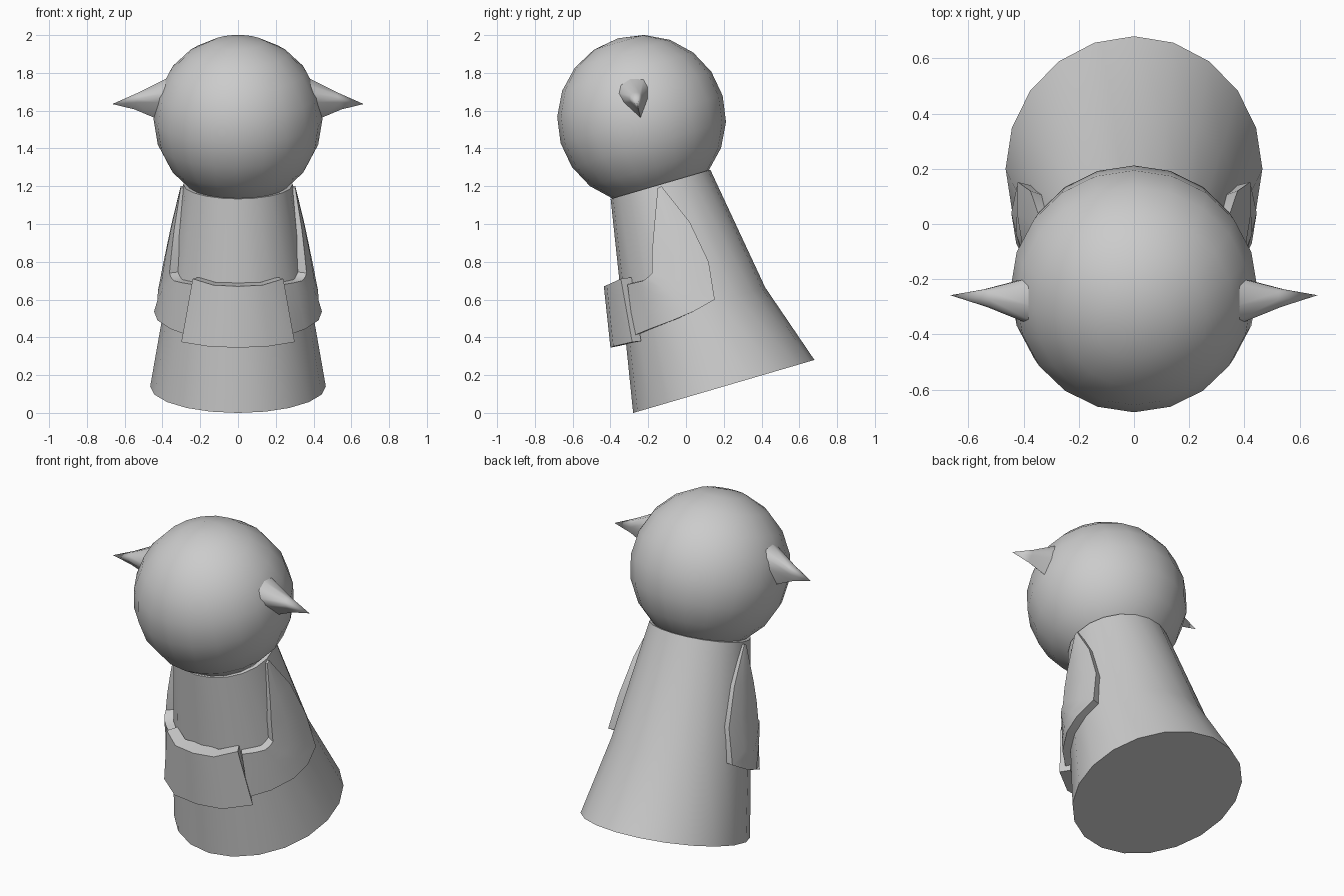
import bpy, bmesh
from math import sin, cos, pi, radians, sqrt
from mathutils import Vector, Matrix

if "Cube" in bpy.data.objects:
    bpy.data.objects.remove(bpy.data.objects["Cube"])

TILT = radians(16.3)
C, S = cos(TILT), sin(TILT)


def make(name, verts, faces, angle=35, mirror=False):
    me = bpy.data.meshes.new(name)
    me.from_pydata([tuple(v) for v in verts], [], faces)
    bm = bmesh.new()
    bm.from_mesh(me)
    bmesh.ops.recalc_face_normals(bm, faces=bm.faces)
    bm.to_mesh(me)
    bm.free()
    ob = bpy.data.objects.new(name, me)
    bpy.context.collection.objects.link(ob)
    bpy.ops.object.select_all(action='DESELECT')
    ob.select_set(True)
    bpy.context.view_layer.objects.active = ob
    bpy.ops.object.shade_smooth_by_angle(angle=radians(angle))
    if mirror:
        ob.modifiers.new("mirror", 'MIRROR').use_mirror_merge = False
    return ob


def local(y, z):
    return y * C + z * S, -y * S + z * C


def world(x, u, v):
    return Vector((x, u * C - v * S, u * S + v * C))


# Robe: three tilted elliptical rings (centre y, centre z, depth radius, width radius)
RINGS = [(*local(y, z), ru, rx) for y, z, ru, rx in
         [(0.2, 0.14, 0.5, 0.465), (0.047, 0.555, 0.388, 0.392), (-0.135, 1.21, 0.275, 0.29)]]
N = 20
verts, faces = [], []
for cu, v, ru, rx in RINGS:
    verts += [world(rx * sin(2 * pi * i / N), cu + ru * cos(2 * pi * i / N), v) for i in range(N)]
for r in range(2):
    for i in range(N):
        j = (i + 1) % N
        faces.append((r * N + i, r * N + j, r * N + N + j, r * N + N + i))
faces += [tuple(range(N)), tuple(range(2 * N, 3 * N))]
make("robe", verts, faces)

# Head: tilted sphere
HEAD = Vector((0, -0.235, 1.554))
bm = bmesh.new()
bmesh.ops.create_uvsphere(bm, u_segments=20, v_segments=10, radius=0.447,
                          matrix=Matrix.Translation(HEAD) @ Matrix.Rotation(TILT, 4, 'X')
                          @ Matrix.Rotation(pi / 2, 4, 'Z'))
hv = [v.co.copy() for v in bm.verts]
hf = [tuple(v.index for v in f.verts) for f in bm.faces]
bm.free()
make("head", hv, hf)

# Ears: concave cones standing on the head surface
tip = Vector((0.665, -0.258, 1.635))
base = []
for y, z in [(-0.355, 1.69), (-0.345, 1.735), (-0.295, 1.773), (-0.225, 1.765),
             (-0.202, 1.725), (-0.205, 1.66), (-0.24, 1.56), (-0.33, 1.645)]:
    x = sqrt(0.437 ** 2 - (y - HEAD.y) ** 2 - (z - HEAD.z) ** 2)
    base.append(Vector((x, y, z)))
k = len(base)
core = sum(base, Vector()) / k
mid = [core.lerp(tip, 0.5) + (b - core) * 0.43 for b in base]
ef = [tuple(range(k))]
for i in range(k):
    j = (i + 1) % k
    ef += [(i, j, k + j, k + i), (k + i, k + j, 2 * k)]
make("ear", base + mid + [tip], ef, 65, True)


def on_robe(y, z, d, thick):
    """Point at side position (y, z) lying d outside the robe, and its inner partner."""
    u, v = local(y, z)
    a, b = (RINGS[0], RINGS[1]) if v < RINGS[1][1] else (RINGS[1], RINGS[2])
    t = (v - a[1]) / (b[1] - a[1])
    cu, ru, rx = (a[n] + (b[n] - a[n]) * t for n in (0, 2, 3))
    s = (u - cu) / (ru + d)
    x = (rx + d) * sqrt(max(0.02, 1 - s * s))
    f = 1 - thick / ru
    return world(x, u, v), world(x * f, cu + (u - cu) * f, v)


def slab(name, outer, inner, cols, angle=30, mirror=False):
    """Closed thick panel from two matching vertex grids."""
    n, rows = len(outer), len(outer) // cols
    fs = []
    for r in range(rows - 1):
        for c in range(cols - 1):
            q = (r * cols + c, r * cols + c + 1, (r + 1) * cols + c + 1, (r + 1) * cols + c)
            fs += [q, tuple(i + n for i in reversed(q))]
    rim = (list(range(cols)) + [r * cols + cols - 1 for r in range(1, rows)]
           + list(range(n - 2, n - cols - 1, -1)) + [r * cols for r in range(rows - 2, 0, -1)])
    for i, a in enumerate(rim):
        b = rim[(i + 1) % len(rim)]
        fs.append((a, b, b + n, a + n))
    return make(name, outer + inner, fs, angle, mirror)


# Sleeves: back/lower edge, front/upper edge and stand-off from the robe
SLEEVE = [((-0.13, 1.20), (-0.15, 1.19), 0.012), ((0.02, 1.01), (-0.17, 0.97), 0.03),
          ((0.12, 0.80), (-0.18, 0.85), 0.04), ((0.152, 0.60), (-0.18, 0.74), 0.046),
          ((0.04, 0.537), (-0.20, 0.72), 0.05), ((-0.07, 0.49), (-0.225, 0.70), 0.05),
          ((-0.19, 0.445), (-0.265, 0.69), 0.045), ((-0.275, 0.41), (-0.31, 0.68), 0.04)]
out, inn = [], []
for p, q, d in SLEEVE:
    for t in (0, 0.33, 0.67, 1):
        o, i = on_robe(p[0] + (q[0] - p[0]) * t, p[1] + (q[1] - p[1]) * t, d, d + 0.02)
        out.append(o)
        inn.append(i)
slab("sleeve", out, inn, 4, 30, True)

# Cuff joining both sleeves at the front
top = [(0, -0.435, 0.67), (0.13, -0.42, 0.676), (0.24, -0.345, 0.71)]
low = [(0, -0.40, 0.345), (0.16, -0.385, 0.352), (0.30, -0.285, 0.375)]
out = []
for row in (top, low):
    out += [Vector((-x, y, z)) for x, y, z in row[:0:-1]] + [Vector(p) for p in row]
inn = [Vector((p.x * 0.87, p.y + 0.095 - abs(p.x) * 0.16, p.z + 0.02 - abs(p.x) * 0.05)) for p in out]
slab("cuff", out, inn, 5, 40)
